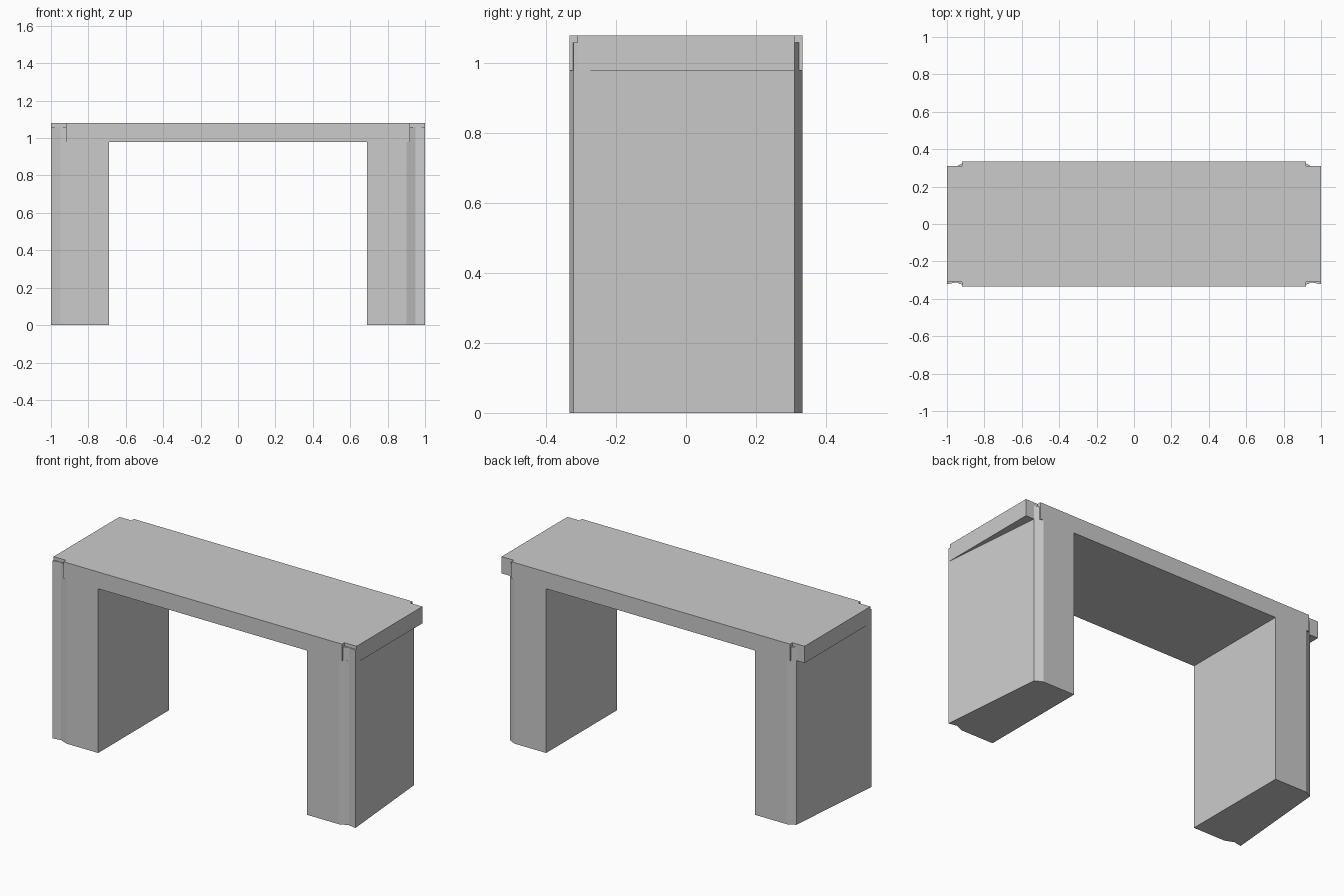
import bpy
import bmesh

if "Cube" in bpy.data.objects:
    bpy.data.objects.remove(bpy.data.objects["Cube"], do_unlink=True)

grey = bpy.data.materials.new("plain_grey")
grey.use_nodes = True
colour = (0.6, 0.6, 0.6, 1)
grey.diffuse_color = colour
grey.node_tree.nodes["Principled BSDF"].inputs["Base Color"].default_value = colour


def prism(name, plan, bottom, top):
    """Extrude a plan outline upwards between two heights."""
    bm = bmesh.new()
    face = bm.faces.new([bm.verts.new((x, y, bottom)) for x, y in plan])
    ext = bmesh.ops.extrude_face_region(bm, geom=[face])
    verts = [g for g in ext["geom"] if isinstance(g, bmesh.types.BMVert)]
    bmesh.ops.translate(bm, verts=verts, vec=(0, 0, top - bottom))
    bmesh.ops.recalc_face_normals(bm, faces=bm.faces)
    mesh = bpy.data.meshes.new(name)
    bm.to_mesh(mesh)
    bm.free()
    mesh.materials.append(grey)
    obj = bpy.data.objects.new(name, mesh)
    bpy.context.collection.objects.link(obj)
    return obj


HALF = 0.333      # half depth
END = 0.31        # half depth of the narrowed slab ends
NOTCH = 0.92      # where the slab narrows
UNDER, STUB, TOP = 0.98, 1.06, 1.08

# Slab with notched corners
half_plan = [(-1, -END), (-NOTCH, -END), (-NOTCH, -HALF),
             (NOTCH, -HALF), (NOTCH, -END), (1, -END)]
prism("top_slab", half_plan + [(-x, -y) for x, y in half_plan], UNDER, TOP)

# Legs with bent front corners, tapering in towards the back
leg = [(0.69, -HALF), (0.9, -HALF), (0.95, -0.312), (1, -0.322),
       (0.945, END), (0.9, HALF), (0.69, HALF)]
# Leg corners that rise into the slab notches
front_stub = [(NOTCH, -END), (NOTCH, -0.324), (0.95, -0.312),
              (1, -0.322), (0.999, -END)]
back_stub = [(NOTCH, END), (0.945, END), (NOTCH, 0.323)]

for side, s in (("left", 1), ("right", -1)):
    for name, plan, low, high in (("leg", leg, 0, UNDER),
                                  ("front_corner_stub", front_stub, UNDER, STUB),
                                  ("back_corner_stub", back_stub, UNDER, STUB)):
        prism(f"{side}_{name}", [(s * x, y) for x, y in plan], low, high)
